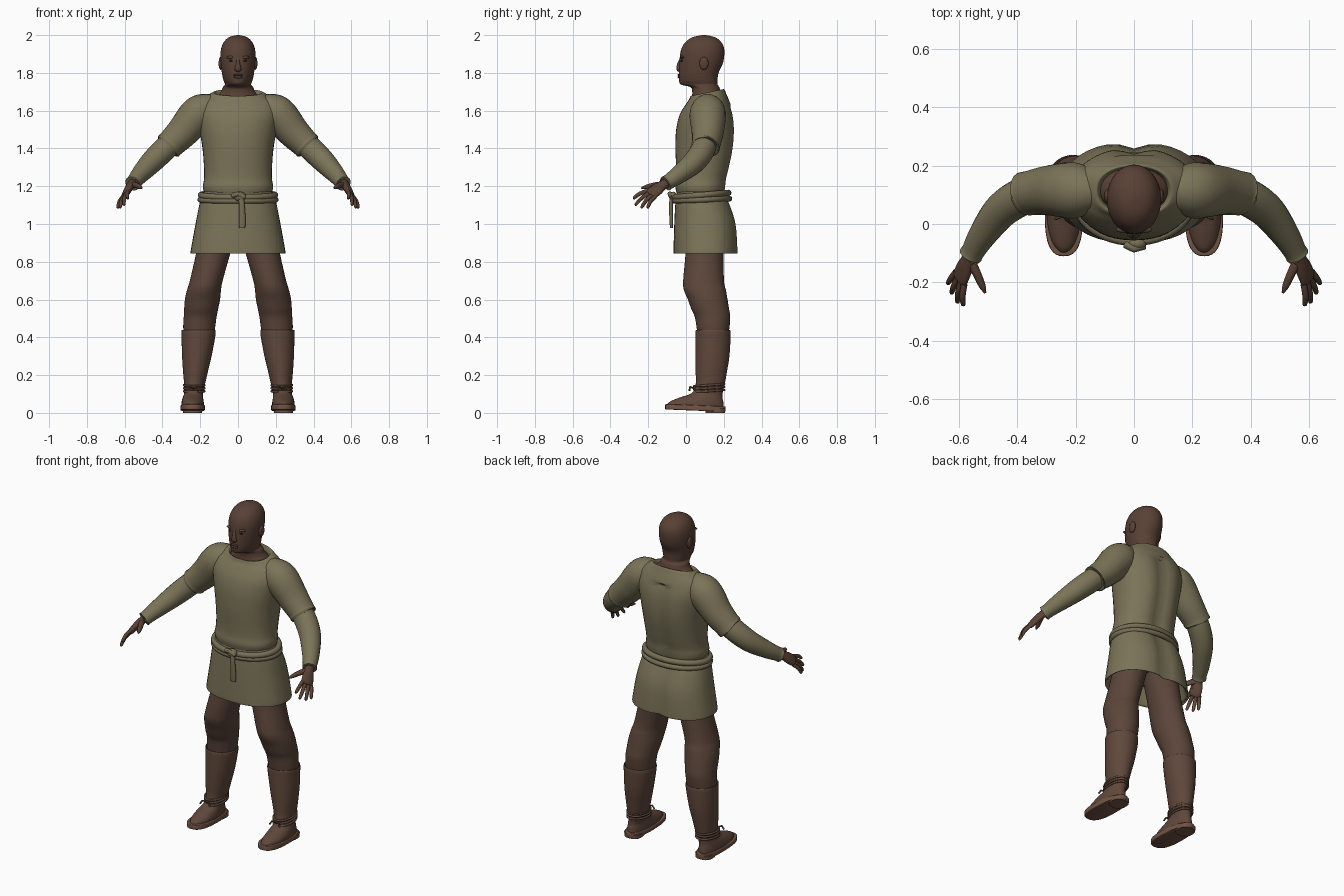
import bpy, bmesh, math
from mathutils import Vector, Matrix

if "Cube" in bpy.data.objects:
    bpy.data.objects.remove(bpy.data.objects["Cube"])


def material(name, rgb):
    m = bpy.data.materials.new(name)
    m.use_nodes = True
    m.diffuse_color = (*rgb, 1)
    node = next(n for n in m.node_tree.nodes if n.type == "BSDF_PRINCIPLED")
    node.inputs["Base Color"].default_value = (*rgb, 1)
    node.inputs["Roughness"].default_value = 0.9
    return m


OLIVE = material("olive cloth", (0.2, 0.175, 0.1))
BELT = material("belt cloth", (0.18, 0.155, 0.09))
SKIN = material("dark skin", (0.1, 0.053, 0.036))
PALM = material("palm skin", (0.19, 0.1, 0.065))
TROUSER = material("brown trousers", (0.105, 0.06, 0.042))
LEATHER = material("boot leather", (0.115, 0.064, 0.044))
SOLE = material("sole leather", (0.17, 0.09, 0.06))
DARK = material("dark eyes", (0.02, 0.014, 0.01))


def finish(bm, name, mat):
    bmesh.ops.recalc_face_normals(bm, faces=bm.faces)
    mesh = bpy.data.meshes.new(name)
    bm.to_mesh(mesh)
    bm.free()
    ob = bpy.data.objects.new(name, mesh)
    bpy.context.collection.objects.link(ob)
    mesh.materials.append(mat)
    smooth(ob)
    return ob


def smooth(ob):
    bpy.ops.object.select_all(action="DESELECT")
    ob.select_set(True)
    bpy.context.view_layer.objects.active = ob
    bpy.ops.object.shade_smooth_by_angle(angle=math.radians(50))


def spline(rows, steps=4):
    """Smoothly resample a list of equal-length tuples."""
    v = [Vector(r) for r in rows]
    out = []
    for i in range(len(v) - 1):
        a, b, c, d = v[max(i - 1, 0)], v[i], v[i + 1], v[min(i + 2, len(v) - 1)]
        for k in range(steps):
            t = k / steps
            out.append(b + (c - a) * (t / 2) + (a * 2 - b * 5 + c * 4 - d) * (t * t / 2)
                       + (b * 3 - a - c * 3 + d) * (t ** 3 / 2))
    return out + [v[-1]]


def skin_loops(name, loops, mat):
    bm = bmesh.new()
    vs = [[bm.verts.new(p) for p in loop] for loop in loops]
    n = len(vs[0])
    for lo, hi in zip(vs, vs[1:]):
        for i in range(n):
            j = (i + 1) % n
            bm.faces.new((lo[i], lo[j], hi[j], hi[i]))
    bm.faces.new(vs[0])
    bm.faces.new(vs[-1])
    return finish(bm, name, mat)


def stack(name, rows, mat, side=1, square=2.0, segs=40, shape=None):
    """Loft level rings: z, centre x, centre y, radius x, radius y, tilt, front taper."""
    rows = [tuple(r) + (0,) * (7 - len(r)) for r in rows]
    loops = []
    for z, cx, cy, rx, ry, tilt, taper in spline(rows):
        loop = []
        for k in range(segs):
            a = math.tau * k / segs
            c, s = math.cos(a), math.sin(a)
            px = math.copysign(abs(c) ** (2 / square), c) * rx * (1 + taper * s)
            py = math.copysign(abs(s) ** (2 / square), s) * ry
            p = Vector((side * (cx + px), cy + py, z + tilt * py))
            loop.append(shape(p, s) if shape else p)
        loops.append(loop)
    return skin_loops(name, loops, mat)


def limb(name, rows, mat, side=1, wide=(0, 1, 0), segs=20):
    """Loft rings across a bent path: x, y, z, radius along wide, other radius."""
    pts = spline([tuple(r) + (r[-1],) * (5 - len(r)) for r in rows])
    loops = []
    for i, p in enumerate(pts):
        d = (pts[min(i + 1, len(pts) - 1)].xyz - pts[max(i - 1, 0)].xyz).normalized()
        v = Vector(wide).cross(d).normalized()
        u = d.cross(v)
        loops.append([])
        for k in range(segs):
            a = math.tau * k / segs
            q = p.xyz + u * p[3] * math.cos(a) + v * p[4] * math.sin(a)
            loops[-1].append((side * q.x, q.y, q.z))
    return skin_loops(name, loops, mat)


def rope(name, pts, r, mat, closed=False):
    cu = bpy.data.curves.new(name, "CURVE")
    cu.dimensions = "3D"
    cu.bevel_depth, cu.bevel_resolution, cu.use_fill_caps = r, 3, True
    sp = cu.splines.new("POLY")
    sp.points.add(len(pts) - 1)
    for point, co in zip(sp.points, pts):
        point.co = (*co, 1)
    sp.use_cyclic_u = closed
    cu.materials.append(mat)
    ob = bpy.data.objects.new(name, cu)
    bpy.context.collection.objects.link(ob)
    bpy.ops.object.select_all(action="DESELECT")
    ob.select_set(True)
    bpy.context.view_layer.objects.active = ob
    bpy.ops.object.convert(target="MESH")
    smooth(bpy.context.object)


def hoop(cx, cy, z, rx, ry, tilt):
    angles = [math.tau * k / 48 for k in range(48)]
    return [(cx + rx * math.cos(a), cy + ry * math.sin(a), z + tilt * math.sin(a)) for a in angles]


def blob(name, loc, size, mat):
    bm = bmesh.new()
    bmesh.ops.create_uvsphere(bm, u_segments=20, v_segments=12, radius=1,
                              matrix=Matrix.LocRotScale(Vector(loc), None, Vector(size)))
    return finish(bm, name, mat)


# Tunic body with a shallow groove down the spine and skirt back
def groove(p, s):
    if s > 0 and p.z < 1.62:
        p.y -= 0.022 * s * math.exp(-(p.x / 0.045) ** 2)
    return p


stack("tunic_skirt", [
    (.95, 0, .105, .2, .14), (.86, 0, .107, .235, .16), (.845, 0, .107, .248, .17),
    (.86, 0, .107, .25, .173), (1, 0, .104, .225, .166), (1.1, 0, .091, .205, .148),
    (1.15, 0, .082, .19, .134), (1.19, 0, .08, .17, .12)], OLIVE, square=2.3, shape=groove)
stack("tunic_body", [
    (1.14, 0, .08, .165, .12), (1.17, 0, .08, .18, .131), (1.2, 0, .08, .186, .136),
    (1.24, 0, .085, .18, .136), (1.3, 0, .092, .18, .144), (1.4, 0, .1, .188, .156),
    (1.5, 0, .105, .205, .157), (1.58, 0, .11, .218, .143), (1.64, 0, .115, .205, .116, .05),
    (1.675, 0, .115, .165, .098, .15), (1.695, 0, .113, .135, .09, .2),
    (1.69, 0, .113, .122, .082, .2), (1.65, 0, .113, .11, .075, .1)],
    OLIVE, square=2.2, shape=groove)

# Rope belt with knot and hanging end
rope("belt_upper", hoop(0, .083, 1.153, .196, .141, .012), .017, BELT, True)
rope("belt_lower", hoop(0, .085, 1.128, .2, .145, .006), .015, BELT, True)
blob("belt_knot", (.01, -.068, 1.145), (.032, .022, .026), BELT)
rope("belt_loop", [(-.03, -.07, 1.15), (0, -.085, 1.16), (.035, -.075, 1.14)], .013, BELT)
limb("belt_end", [(.015, -.075, 1.15, .016, .01), (.02, -.08, 1.1, .015, .01),
                  (.022, -.078, 1.03, .018, .01), (.022, -.077, .98, .016, .008)],
     BELT, wide=(1, 0, 0))

# Neck and head
stack("head", [
    (1.62, 0, .115, .13, .08), (1.67, 0, .116, .115, .084), (1.7, 0, .109, .09, .076),
    (1.725, 0, .1, .08, .076, 0, .05), (1.738, 0, .07, .068, .097, 0, .2),
    (1.76, 0, .065, .076, .102, 0, .15), (1.8, 0, .067, .085, .105, 0, .1),
    (1.85, 0, .08, .091, .115), (1.9, 0, .086, .093, .117), (1.94, 0, .09, .086, .109),
    (1.97, 0, .092, .07, .088), (1.99, 0, .094, .045, .056), (2, 0, .095, .008, .01)], SKIN)
limb("nose", [(0, -.025, 1.875, .008), (0, -.036, 1.845, .011), (0, -.037, 1.82, .018, .013),
              (0, -.03, 1.81, .012, .008)], SKIN, wide=(1, 0, 0))
for part, z, h in (("upper_lip", 1.789, .006), ("lower_lip", 1.778, .007)):
    blob(part, (0, -.035, z), (.024, .009, h), SKIN)

for side, tag in ((1, "left_"), (-1, "right_")):
    # Face details
    blob(tag + "ear", (side * .092, .095, 1.85), (.011, .024, .034), SKIN)
    blob(tag + "brow", (side * .036, -.019, 1.882), (.026, .011, .008), SKIN)
    blob(tag + "eye", (side * .034, -.022, 1.864), (.014, .007, .005), DARK)

    # Short sleeve over a long undersleeve
    limb(tag + "short_sleeve", [
        (.11, .115, 1.63, .06), (.18, .115, 1.603, .09), (.225, .115, 1.568, .096),
        (.29, .115, 1.49, .086), (.355, .107, 1.425, .076), (.367, .104, 1.413, .077),
        (.371, .103, 1.409, .07), (.36, .107, 1.42, .06)], OLIVE, side)
    limb(tag + "undersleeve", [
        (.34, .107, 1.44, .062), (.4, .085, 1.385, .064), (.46, .04, 1.325, .06),
        (.52, -.04, 1.26, .048), (.55, -.092, 1.224, .04), (.559, -.107, 1.214, .041),
        (.556, -.103, 1.217, .03)], OLIVE, side)

    # Hand: palm, four fingers and thumb
    across = Vector((.48, .7, -.52))
    knuckle = Vector((.595, -.185, 1.16))
    hand = [limb(tag + "palm", [
        (.545, -.085, 1.228, .026), (.568, -.125, 1.205, .028, .021),
        (.582, -.155, 1.182, .036, .02), (.595, -.187, 1.158, .036, .016),
        (.598, -.193, 1.153, .025, .008)], SKIN, side, across)]
    tips = {"index": (.585, -.28, 1.135), "middle": (.605, -.27, 1.1),
            "ring": (.625, -.238, 1.085), "little": (.638, -.205, 1.085)}
    for i, (finger, tip) in enumerate(tips.items()):
        base = knuckle + across * (.02 * i - .03)
        tip = Vector(tip)
        mid = base.lerp(tip, .5) + Vector((.004, -.004, .004))
        hand.append(limb(tag + finger + "_finger", [
            (*base, .011), (*mid, .0105), (*base.lerp(tip, .93), .008), (*tip, .003)],
            SKIN, side, across, 12))
    hand.append(limb(tag + "thumb", [
        (.562, -.125, 1.208, .018), (.54, -.165, 1.205, .015), (.52, -.21, 1.196, .012),
        (.509, -.236, 1.19, .004)], SKIN, side, (1, 0, 0), 12))
    for ob in hand:
        ob.data.materials.append(PALM)
        for f in ob.data.polygons:
            f.material_index = int(f.normal.z < -.45)

    # Trouser leg
    stack(tag + "trouser_leg", [
        (.4, .208, .143, .08, .08), (.46, .205, .143, .085, .088), (.51, .2, .14, .087, .094),
        (.55, .195, .128, .09, .1), (.6, .188, .115, .093, .105), (.65, .18, .1, .09, .111),
        (.7, .168, .093, .087, .108), (.85, .13, .098, .091, .1), (.96, .105, .1, .1, .1)],
        TROUSER, side)

    # Tall boot, sole and heel
    stack(tag + "boot", [
        (.025, .24, .05, .059, .15), (.055, .24, .053, .059, .145), (.08, .239, .078, .054, .115),
        (.105, .235, .112, .05, .082), (.15, .23, .128, .055, .077), (.22, .225, .134, .066, .083),
        (.3, .218, .14, .078, .09), (.4, .21, .143, .089, .093), (.433, .209, .143, .091, .092),
        (.436, .209, .143, .086, .087), (.41, .209, .143, .078, .08)], LEATHER, side)
    stack(tag + "sole", [(.012, .24, .05, .06, .157, -.04, -.1), (.016, .24, .05, .064, .16, -.04, -.1),
                         (.036, .24, .05, .064, .16, -.04, -.1), (.04, .24, .05, .06, .156, -.04, -.1)],
          SOLE, side, square=2.5)
    stack(tag + "heel", [(0, .24, .155, .05, .052), (.025, .24, .155, .052, .054)],
          SOLE, side, square=2.6)

    # Ankle laces with a small bow
    for i in range(3):
        rope(tag + "lace_%d" % (i + 1), hoop(side * .232, .123, .115 + .016 * i, .054, .08, .006),
             .006, LEATHER, True)
    for end in (-1, 1):
        rope(tag + ("bow_inner" if end < 0 else "bow_outer"), [
            (side * .235, .042, .13), (side * (.235 + end * .022), .022, .138),
            (side * (.235 + end * .034), .018, .118)], .005, LEATHER)
